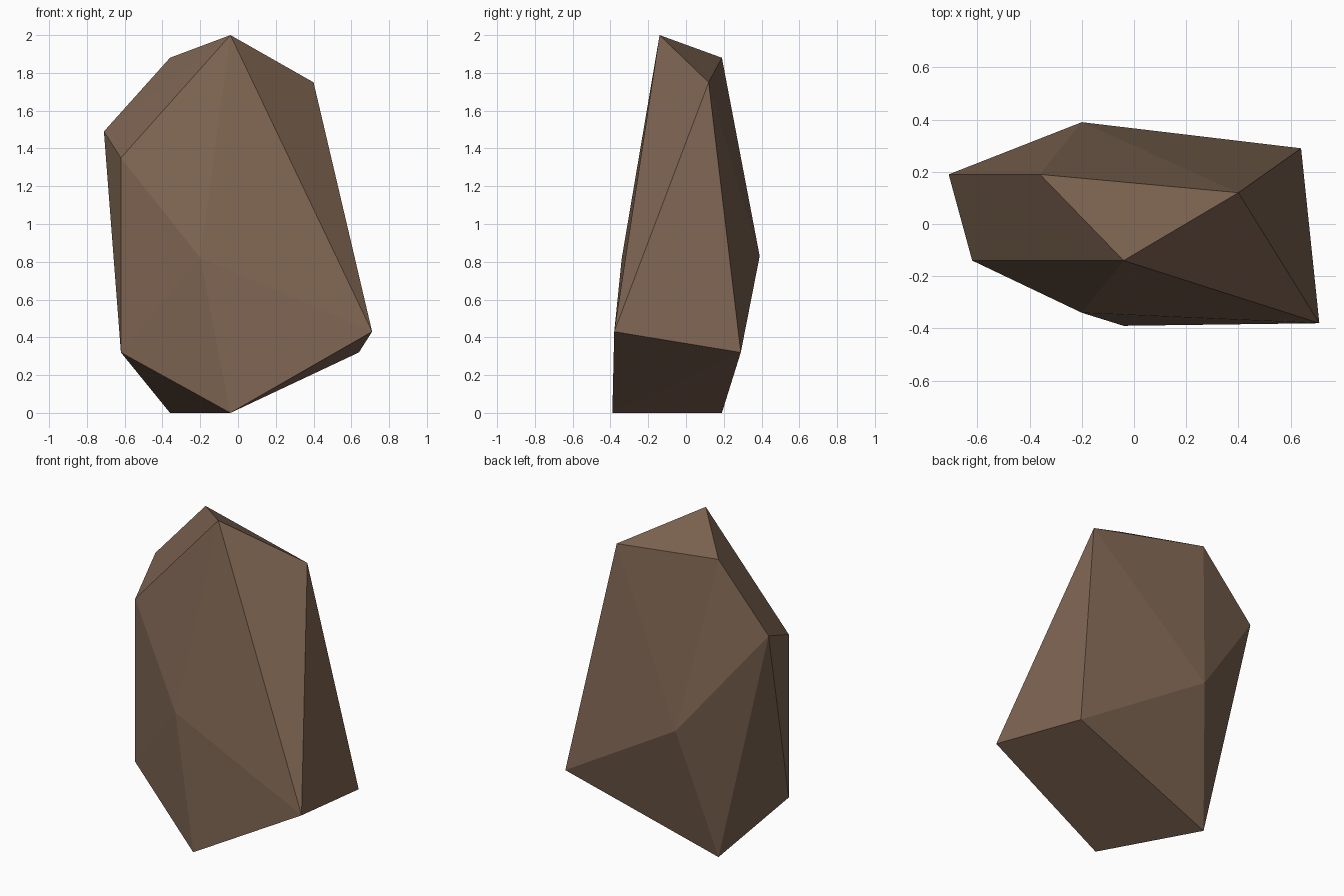
import bpy, bmesh

if "Cube" in bpy.data.objects:
    bpy.data.objects.remove(bpy.data.objects["Cube"])

# Corner points of the rock
corners = [
    # crown
    (-0.04, -0.14, 2.00), (-0.36, 0.19, 1.88), (0.40, 0.12, 1.75),
    # left shoulder
    (-0.71, 0.19, 1.49), (-0.62, -0.14, 1.35), (-0.62, -0.14, 0.32),
    # front and back bulges
    (-0.20, -0.34, 0.82), (-0.20, 0.39, 0.83),
    # right foot
    (0.71, -0.38, 0.43), (0.64, 0.29, 0.32),
    # base edge
    (-0.36, 0.19, 0.0), (-0.04, -0.39, 0.0),
]

# Rock body: flat-faced convex hull
bm = bmesh.new()
for c in corners:
    bm.verts.new(c)
bmesh.ops.convex_hull(bm, input=bm.verts)
bmesh.ops.recalc_face_normals(bm, faces=bm.faces)
mesh = bpy.data.meshes.new("rock")
bm.to_mesh(mesh)
bm.free()
rock = bpy.data.objects.new("rock", mesh)
bpy.context.collection.objects.link(rock)

# Brown stone
stone = bpy.data.materials.new("brown stone")
stone.diffuse_color = (0.205, 0.127, 0.083, 1)
stone.use_nodes = True
stone.node_tree.nodes["Principled BSDF"].inputs["Base Color"].default_value = stone.diffuse_color
mesh.materials.append(stone)
